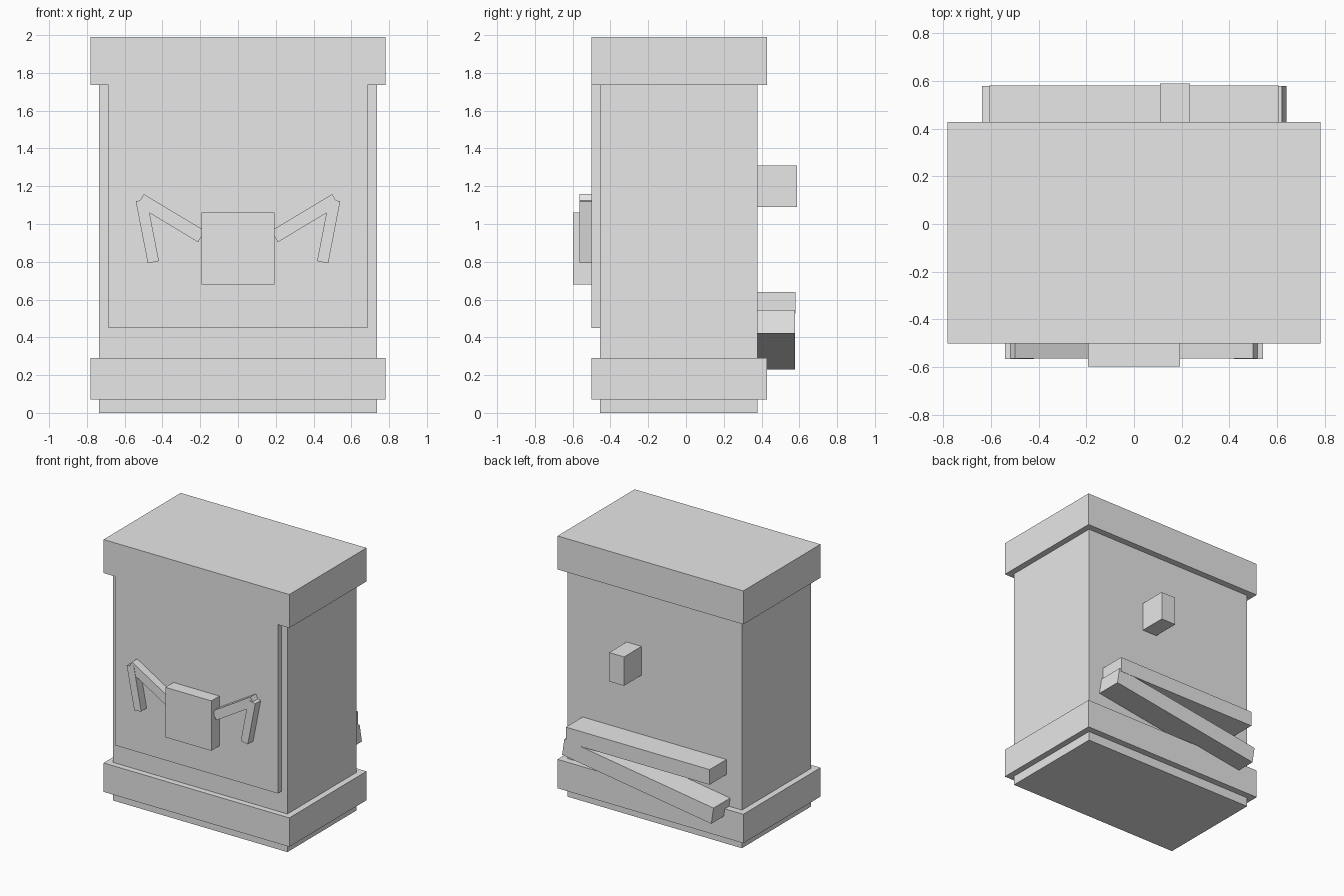
import bpy
from math import radians
from mathutils import Matrix

cube = bpy.data.objects.get("Cube")
if cube:
    bpy.data.objects.remove(cube, do_unlink=True)

grey = bpy.data.materials.new("plain_grey")
grey.use_nodes = True
colour = (0.8, 0.8, 0.8, 1)
grey.diffuse_color = colour
grey.node_tree.nodes["Principled BSDF"].inputs["Base Color"].default_value = colour


def box(name, x, y, z, tilt=0):
    """Box from (min, max) ranges, tilted in degrees about the y axis."""
    ranges = (x, y, z)
    bpy.ops.mesh.primitive_cube_add(size=1)
    obj = bpy.context.object
    obj.name = name
    size = Matrix.Diagonal([b - a for a, b in ranges] + [1])
    obj.data.transform(size)
    obj.location = [(a + b) / 2 for a, b in ranges]
    obj.rotation_euler.y = radians(tilt)
    obj.data.materials.append(grey)
    return obj


def bar(name, centre, length, height, y, tilt):
    """Tilted bar given by its centre (x, z), length and height."""
    cx, cz = centre
    return box(name, (cx - length / 2, cx + length / 2), y,
               (cz - height / 2, cz + height / 2), tilt)


# Cabinet body with top and bottom bands
box("body", (-0.735, 0.735), (-0.455, 0.378), (0, 1.9))
for name, z in (("top_band", (1.735, 1.99)), ("base_band", (0.07, 0.29))):
    box(name, (-0.782, 0.782), (-0.5, 0.428), z)
box("front_panel", (-0.685, 0.685), (-0.5, -0.45), (0.45, 1.74))

# Front block with a bent arm on each side
box("front_block", (-0.193, 0.193), (-0.597, -0.49), (0.68, 1.06))
for side, s in (("right", -1), ("left", 1)):
    bar(side + "_upper_arm", (s * 0.355, 1.031), 0.377, 0.07, (-0.563, -0.49), -s * 31)
    bar(side + "_forearm", (s * 0.48, 0.962), 0.06, 0.334, (-0.565, -0.49), s * 11)

# Back: small block and two crossing bars
box("back_block", (0.11, 0.235), (0.37, 0.588), (1.09, 1.31))
bar("back_upper_bar", (0, 0.583), 1.21, 0.115, (0.37, 0.58), 0)
bar("back_lower_bar", (0.001, 0.388), 1.27, 0.126, (0.37, 0.578), -8.6)
